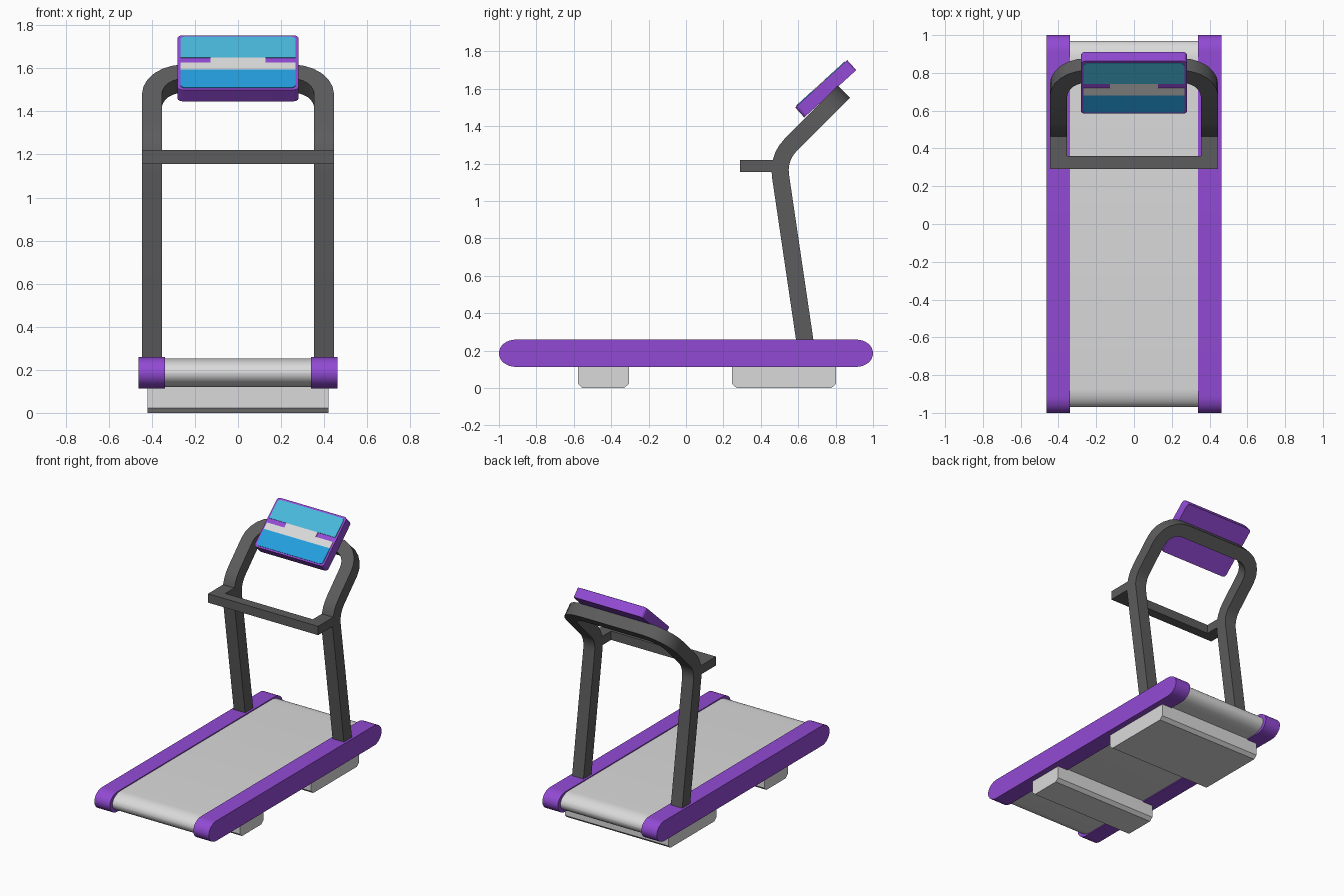
import bpy, bmesh, math
from mathutils import Vector

if "Cube" in bpy.data.objects:
    bpy.data.objects.remove(bpy.data.objects["Cube"])

X, Y, Z = Vector((1, 0, 0)), Vector((0, 1, 0)), Vector((0, 0, 1))


def material(name, r, g, b):
    m = bpy.data.materials.new(name)
    m.diffuse_color = [(c / 255 / 12.92 if c < 11 else ((c / 255 + 0.055) / 1.055) ** 2.4)
                       for c in (r, g, b)] + [1]
    m.use_nodes = True
    m.node_tree.nodes["Principled BSDF"].inputs["Base Color"].default_value = m.diffuse_color
    return m


PURPLE = material("purple", 146, 74, 212)
LIGHT = material("light grey", 218, 218, 218)
DARK = material("dark grey", 92, 92, 92)
SKY = material("light blue", 72, 184, 220)
BLUE = material("blue", 36, 158, 222)


def finish(bm, name, mat, smooth=None):
    bmesh.ops.recalc_face_normals(bm, faces=bm.faces)
    me = bpy.data.meshes.new(name)
    bm.to_mesh(me)
    bm.free()
    me.materials.append(mat)
    ob = bpy.data.objects.new(name, me)
    bpy.context.collection.objects.link(ob)
    if smooth:
        bpy.ops.object.select_all(action='DESELECT')
        ob.select_set(True)
        bpy.context.view_layer.objects.active = ob
        bpy.ops.object.shade_smooth_by_angle(angle=math.radians(smooth))
    return ob


def prism(name, pts, mat, d0, d1, origin=Vector(), a=Y, b=Z, c=X, smooth=None):
    """Extrude a 2D outline (in axes a, b) along c from d0 to d1."""
    bm = bmesh.new()
    rings = [[bm.verts.new(origin + a * p + b * q + c * d) for p, q in pts] for d in (d0, d1)]
    bm.faces.new(rings[0])
    bm.faces.new(rings[1])
    n = len(pts)
    for i in range(n):
        j = (i + 1) % n
        bm.faces.new((rings[0][i], rings[0][j], rings[1][j], rings[1][i]))
    return finish(bm, name, mat, smooth)


def rounded(p0, p1, q0, q1, rp, rq, low=True, high=True, seg=6):
    """Rectangle outline with elliptical corners on its low and/or high q side."""
    pts = []
    for px, qx, start, on in ((p1, q1, 0, high), (p0, q1, 90, high), (p0, q0, 180, low), (p1, q0, 270, low)):
        if not on:
            pts.append((px, qx))
            continue
        cx = px - rp if px == p1 else px + rp
        cy = qx - rq if qx == q1 else qx + rq
        for i in range(seg + 1):
            t = math.radians(start + 90 * i / seg)
            pts.append((cx + rp * math.cos(t), cy + rq * math.sin(t)))
    return pts


# Deck: side rails, running belt, feet
rail = rounded(-1, 1, 0.113, 0.259, 0.09, 0.0725, seg=8)
prism("left_rail", rail, PURPLE, -0.463, -0.338, smooth=35)
prism("right_rail", rail, PURPLE, 0.338, 0.463, smooth=35)
prism("running_belt", rounded(-0.97, 0.97, 0.12, 0.252, 0.1, 0.0655, seg=8), LIGHT, -0.34, 0.34, smooth=35)
for name, y0, y1 in (("front_foot", -0.578, -0.306), ("rear_foot", 0.246, 0.802)):
    prism(name, [(y0, 0.125), (y0, 0.022), (y0 + 0.025, 0), (y1 - 0.025, 0), (y1, 0.022), (y1, 0.125)],
          LIGHT, -0.42, 0.42)

# Upright frame: one square tube running up, bending back and arching across
H = 0.046
slope = Vector((0, 1, 1)).normalized()
post = Vector((0, -0.146, 0.989)).normalized()
knee = Vector((-0.4, 0.491, 1.231))
R = 0.19
bend = post.angle(slope)
start = knee - post * R * math.tan(bend / 2)
back = Vector((0, post.z, -post.y))          # towards the inside of the bend
stations = [(Vector((-0.4, 0.641, 0.215)), -X, back)]
for i in range(6):
    t = bend * i / 5
    n = back * math.cos(t) - post * math.sin(t)
    stations.append((start + back * R - n * R, -X, n))
RC = 0.15
centre = Vector((-0.4 + RC, 0.8125, 1.5525)) - slope * RC
for i in range(7):
    t = math.pi / 2 * i / 6
    side = -X * math.cos(t) + slope * math.sin(t)
    stations.append((centre + side * RC, side, stations[6][2]))

rings = [[p + s * H * u + n * H * v for u, v in ((1, 1), (1, -1), (-1, -1), (-1, 1))]
         for p, s, n in stations]
rings += [[Vector((-v.x, v.y, v.z)) for v in ring] for ring in reversed(rings)]
bm = bmesh.new()
loops = [[bm.verts.new(v) for v in ring] for ring in rings]
for r0, r1 in zip(loops, loops[1:]):
    for i in range(4):
        j = (i + 1) % 4
        bm.faces.new((r0[i], r0[j], r1[j], r1[i]))
bm.faces.new(loops[0])
bm.faces.new(loops[-1])
finish(bm, "upright_frame", DARK, 25)

# Handrail: U-shaped bar in front of the posts
prism("handrail", [(-0.446, 0.29), (0.446, 0.29), (0.446, 0.5), (0.354, 0.5), (0.354, 0.36),
                   (-0.354, 0.36), (-0.354, 0.5), (-0.446, 0.5)],
      DARK, 1.155, 1.22, a=X, b=Y, c=Z)

# Console: tilted rounded slab with display plates on its face
tilt = math.radians(42.3)
up = Vector((0, math.cos(tilt), math.sin(tilt)))
out = Vector((0, -math.sin(tilt), math.cos(tilt)))
mid = Vector((0, 0.747, 1.60))


def plate(name, pts, mat, d0=0.03, d1=0.04, smooth=None):
    prism(name, pts, mat, d0, d1, mid, X, up, out, smooth)


plate("console", rounded(-0.281, 0.281, -0.188, 0.188, 0.022, 0.022), PURPLE, -0.036, 0.036, 35)
plate("upper_display", rounded(-0.267, 0.267, 0.03, 0.174, 0.02, 0.02, low=False), SKY)
plate("lower_display", rounded(-0.267, 0.267, -0.176, -0.053, 0.02, 0.02, high=False), BLUE)
plate("button_strip", [(-0.267, -0.053), (0.267, -0.053), (0.267, -0.004), (0.127, -0.004),
                       (0.127, 0.03), (-0.127, 0.03), (-0.127, -0.004), (-0.267, -0.004)], LIGHT)
